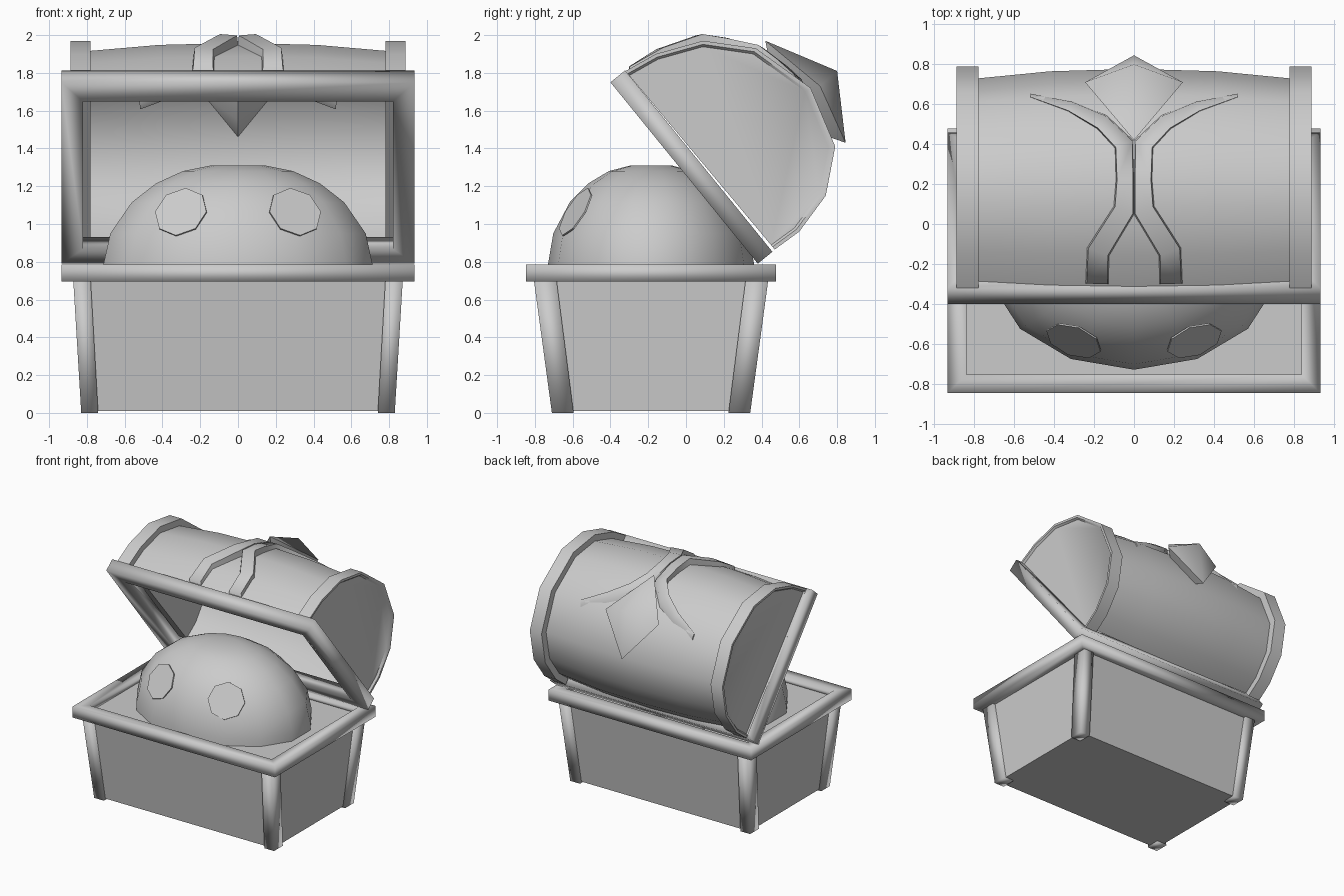
import bpy, bmesh, math
from mathutils import Vector

cube = bpy.data.objects.get("Cube")
if cube:
    bpy.data.objects.remove(cube, do_unlink=True)

GREY = (0.6, 0.6, 0.6, 1)
grey = bpy.data.materials.new("plain grey")
grey.use_nodes = True
grey.diffuse_color = GREY
grey.node_tree.nodes["Principled BSDF"].inputs["Base Color"].default_value = GREY

MID = -0.185          # depth centre of the box


def finish(name, bm, smooth=30):
    bmesh.ops.recalc_face_normals(bm, faces=bm.faces[:])
    mesh = bpy.data.meshes.new(name)
    bm.to_mesh(mesh)
    bm.free()
    obj = bpy.data.objects.new(name, mesh)
    mesh.materials.append(grey)
    bpy.context.collection.objects.link(obj)
    bpy.ops.object.select_all(action='DESELECT')
    obj.select_set(True)
    bpy.context.view_layer.objects.active = obj
    bpy.ops.object.shade_smooth_by_angle(angle=math.radians(smooth))
    return obj


def loft(name, rings, closed=False, caps=True, smooth=30):
    """Skin a list of equal rings; closed joins the last ring to the first."""
    bm = bmesh.new()
    rows = [[bm.verts.new(p) for p in ring] for ring in rings]
    n = len(rows[0])
    pairs = list(zip(rows, rows[1:])) + ([(rows[-1], rows[0])] if closed else [])
    for a, b in pairs:
        for i in range(n):
            j = (i + 1) % n
            bm.faces.new((a[i], a[j], b[j], b[i]))
    if caps and not closed:
        bm.faces.new(rows[0])
        bm.faces.new(rows[-1])
    return finish(name, bm, smooth)


def rect(x, y, z):
    return [(sx * x, MID + sy * y, z) for sx, sy in ((-1, -1), (1, -1), (1, 1), (-1, 1))]


# Box: tapered body, rim and corner posts
loft("box_body", [rect(.81, .505, .01), rect(.85, .60, .73)])
loft("box_rim", [rect(.935, .6625, .695), rect(.935, .6625, .785),
                 rect(.84, .57, .785), rect(.84, .57, .695)], closed=True, smooth=95)


def post(name, sx, sy):
    def ring(x0, x1, y0, y1, z):
        return [(sx * x, MID + sy * y, z) for x, y in ((x0, y0), (x1, y0), (x1, y1), (x0, y1))]
    loft(name, [ring(.74, .83, .41, .525, 0), ring(.78, .872, .50, .62, .70)], smooth=95)


for sx, side in ((1, "left"), (-1, "right")):
    for sy, end in ((-1, "front"), (1, "back")):
        post(f"{end}_{side}_post", sx, sy)

# Round creature sitting in the box
SIDES = 14
profile = [(1, .70), (1, .79), (.95, .95), (.79, 1.115), (.61, 1.215), (.41, 1.28), (.2, 1.31)]
creature = loft("creature_body", [
    [(.73 * r * math.sin(math.tau * i / SIDES), MID - .545 * r * math.cos(math.tau * i / SIDES), z)
     for i in range(SIDES)] for r, z in profile], smooth=60)

# Eight-sided eyes
bpy.context.view_layer.update()
for sx, side in ((1, "left"), (-1, "right")):
    hit, spot, _, _ = creature.ray_cast(Vector((sx * .30, -3, 1.06)), Vector((0, 1, 0)))
    normal = Vector((sx * .38, -1, .62)).normalized()
    bm = bmesh.new()
    bmesh.ops.create_cone(bm, cap_ends=True, segments=8, radius1=.145, radius2=.145, depth=.009)
    bm.transform(normal.to_track_quat('Z', 'Y').to_matrix().to_4x4())
    bmesh.ops.translate(bm, verts=bm.verts[:], vec=spot + normal * .006)
    finish(f"{side}_eye", bm)

# Lid frame, tilted open
edge = Vector((0, -.40, 1.75))
along = Vector((0, .78, -.96)).normalized()
out = Vector((0, .96, .78)).normalized()


def lid_rect(x, u0, u1, h):
    return [edge + Vector((sx * x, 0, 0)) + along * u + out * h
            for sx, u in ((-1, u0), (1, u0), (1, u1), (-1, u1))]


loft("lid_rim", [lid_rect(.935, 0, 1.237, 0), lid_rect(.935, 0, 1.237, .1),
                 lid_rect(.82, .17, 1.137, .1), lid_rect(.82, .13, 1.137, 0)],
     closed=True, smooth=95)

# Lid arch: bulging barrel between two end bands
arch = [(-.32, 1.81), (-.16, 1.9), (.09, 1.97), (.37, 1.93), (.66, 1.72),
        (.79, 1.41), (.74, 1.15), (.6, .96), (.47, .865)]
CY, CZ = .075, 1.34


def arch_ring(x, k):
    return [(x, CY + (y - CY) * k, CZ + (z - CZ) * k) for y, z in arch]


barrel_rings = [arch_ring(x, k) for x, k in
                ((-.82, .91), (-.42, .965), (0, .982), (.42, .965), (.82, .91))]
bm = bmesh.new()
rows = [[bm.verts.new(p) for p in ring] for ring in barrel_rings]
for a, b in zip(rows, rows[1:]):
    for i in range(len(arch) - 1):
        bm.faces.new((a[i], a[i + 1], b[i + 1], b[i]))
bm.faces.new(rows[0])
bm.faces.new(rows[-1])
barrel = finish("lid_barrel", bm, 60)

for sx, side in ((1, "left"), (-1, "right")):
    loft(f"lid_{side}_band", [arch_ring(sx * .78, .90), arch_ring(sx * .78, 1), arch_ring(sx * .888, 1),
                              arch_ring(sx * .888, .97), arch_ring(sx * .872, .95)], smooth=50)

# Forked strap over the lid, one mirrored half per side
bpy.context.view_layer.update()


def surface(x, y):
    hit, p, _, _ = barrel.ray_cast(Vector((x, y, 3)), Vector((0, 0, -1)))
    return p.z if hit and p.z > 1.4 else 1.80


# x, y, width, height along the strap
path = [(.185, -.30, .13, .03), (.18, -.14, .13, .04), (.05, .07, .12, .05), (.045, .22, .1, .045),
        (.05, .4, .11, .045), (.16, .51, .09, .045), (.32, .59, .06, .035), (.52, .645, .02, .02)]
for sx, side in ((1, "left"), (-1, "right")):
    rings = []
    for i, (x, y, w, h) in enumerate(path):
        a, b = path[max(i - 1, 0)], path[min(i + 1, len(path) - 1)]
        t = Vector((b[0] - a[0], b[1] - a[1])).normalized()
        ring = []
        for s, up in ((-.5, -.04), (-.4, h), (.4, h), (.5, -.04)):
            px, py = x - t.y * w * s, y + t.x * w * s
            ring.append((sx * px, py, surface(sx * px, py) + up))
        rings.append(ring)
    loft(f"{side}_strap", rings, smooth=60)

# Kite-shaped gem on the back of the lid
bm = bmesh.new()
kite = [bm.verts.new(p) for p in ((0, .42, 1.97), (.245, .71, 1.73), (0, .845, 1.43), (-.245, .71, 1.73))]
tips = [bm.verts.new(p) for p in ((0, .80, 1.81), (0, .5, 1.55))]
for tip in tips:
    for i in range(4):
        bm.faces.new((kite[i], kite[(i + 1) % 4], tip))
finish("lid_gem", bm, 60)
